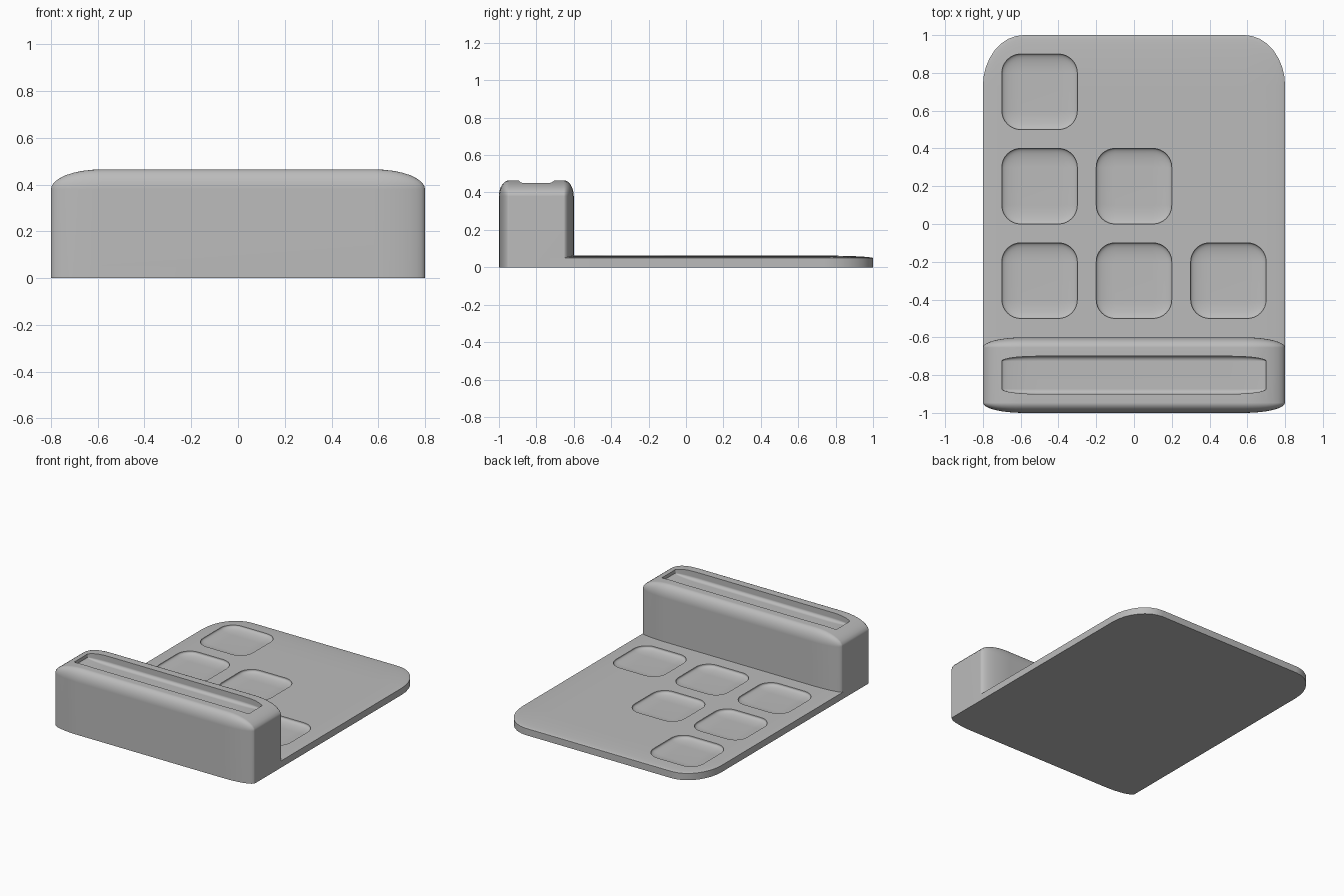
import bpy, bmesh, math
from mathutils import Vector

cube = bpy.data.objects.get("Cube")
if cube:
    bpy.data.objects.remove(cube, do_unlink=True)

# Single grey material
GREY = (0.5, 0.5, 0.5, 1.0)
grey = bpy.data.materials.new("plain grey")
grey.use_nodes = True
grey.diffuse_color = GREY
grey.node_tree.nodes["Principled BSDF"].inputs["Base Color"].default_value = GREY


def rounded_box(name, center, half, rounding, segments=8, trim=False):
    """Bevelled cube stretched to size, optionally cut flat at the ground."""
    bm = bmesh.new()
    bmesh.ops.create_cube(bm, size=2)
    bmesh.ops.bevel(bm, geom=bm.edges[:], offset=rounding, segments=segments,
                    profile=0.5, affect='EDGES', clamp_overlap=True)
    bmesh.ops.scale(bm, vec=Vector(half), verts=bm.verts)
    bmesh.ops.translate(bm, vec=Vector(center), verts=bm.verts)
    if trim:
        bmesh.ops.bisect_plane(bm, geom=bm.verts[:] + bm.edges[:] + bm.faces[:],
                               plane_co=(0, 0, 0), plane_no=(0, 0, 1), clear_inner=True)
        bmesh.ops.holes_fill(bm, edges=[e for e in bm.edges if e.is_boundary], sides=0)
    bmesh.ops.recalc_face_normals(bm, faces=bm.faces)
    mesh = bpy.data.meshes.new(name)
    bm.to_mesh(mesh)
    bm.free()
    mesh.materials.append(grey)
    obj = bpy.data.objects.new(name, mesh)
    bpy.context.collection.objects.link(obj)
    return obj


def activate(obj):
    bpy.ops.object.select_all(action='DESELECT')
    obj.select_set(True)
    bpy.context.view_layer.objects.active = obj


def carve(obj, cutter):
    cutter.hide_render = True
    mod = obj.modifiers.new("carve", 'BOOLEAN')
    mod.operation = 'DIFFERENCE'
    mod.solver = 'EXACT'
    mod.object = cutter
    activate(obj)
    bpy.ops.object.modifier_apply(modifier=mod.name)
    bpy.data.objects.remove(cutter, do_unlink=True)


def finish(obj):
    activate(obj)
    bpy.ops.object.shade_smooth_by_angle(angle=math.radians(30))
    normals = obj.modifiers.new("flat face normals", 'WEIGHTED_NORMAL')
    normals.keep_sharp = True


# Base plate with a staircase of shallow pockets
plate = rounded_box("base_plate", (0, 0, 0.0125), (0.8, 1, 0.05), 0.27, trim=True)
for row, y in enumerate((0.7, 0.2, -0.3)):
    for column in range(row + 1):
        x = -0.5 + 0.5 * column
        carve(plate, rounded_box("pocket_cutter", (x, y, 0.08), (0.2, 0.2, 0.05), 0.5))
finish(plate)

# Raised front block with a long tray in its top
block = rounded_box("front_block", (0, -0.8, 0.15), (0.8, 0.2, 0.315), 0.27, trim=True)
carve(block, rounded_box("tray_cutter", (0, -0.8, 0.485), (0.7, 0.1, 0.08), 0.27))
finish(block)
